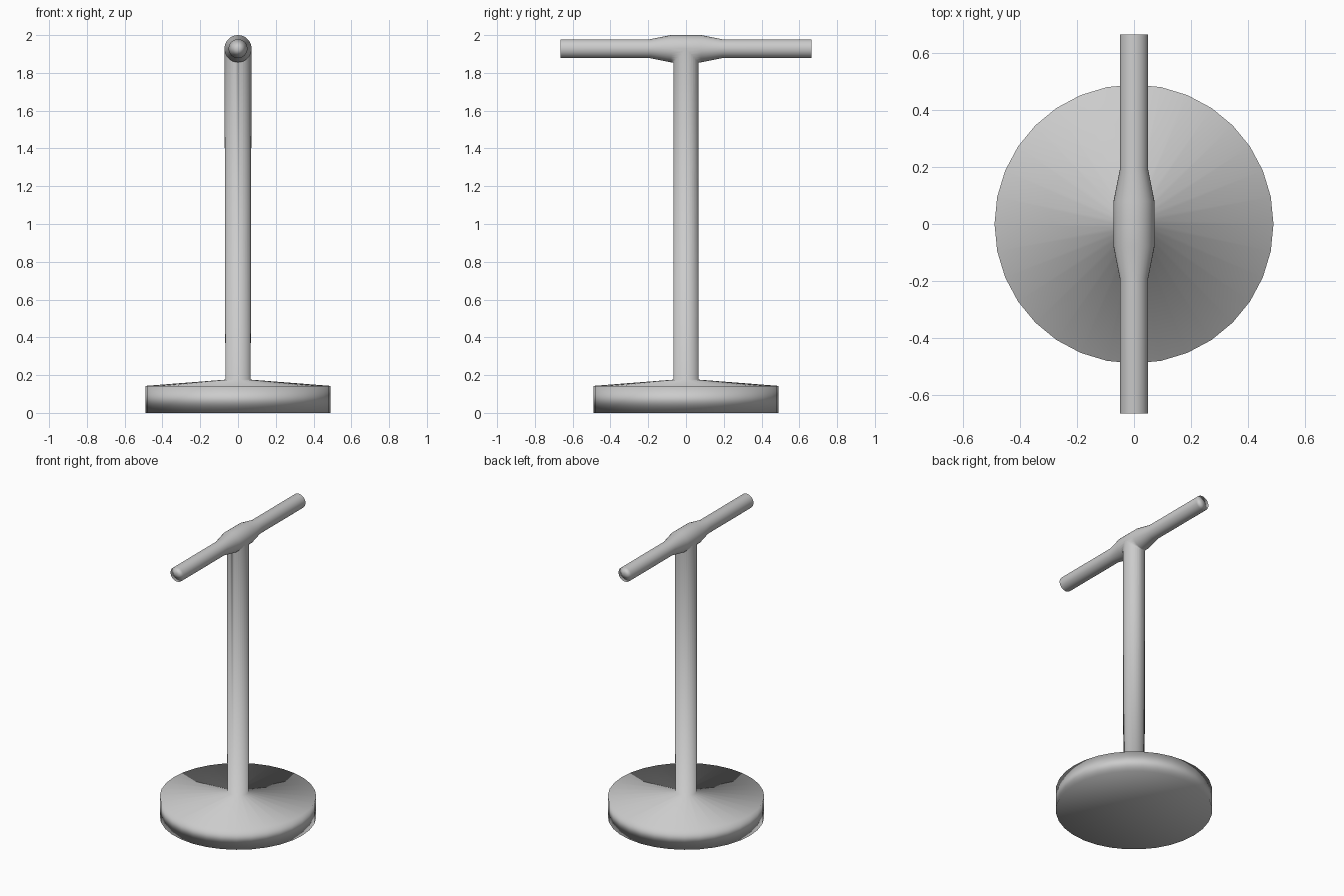
import bpy, bmesh, math

SIDES = 32

cube = bpy.data.objects.get("Cube")
if cube:
    bpy.data.objects.remove(cube, do_unlink=True)

grey = bpy.data.materials.new("light grey")
grey.use_nodes = True
colour = (0.6, 0.6, 0.6, 1)
grey.diffuse_color = colour
grey.node_tree.nodes["Principled BSDF"].inputs["Base Color"].default_value = colour


def lathe(name, rings, place):
    """Skin rings of (radius a, radius b, distance) and close both ends with fans."""
    bm = bmesh.new()
    loops = []
    for ra, rb, d in rings:
        angles = [2 * math.pi * i / SIDES for i in range(SIDES)]
        loops.append([bm.verts.new(place(ra * math.cos(a), rb * math.sin(a), d)) for a in angles])
    for lower, upper in zip(loops, loops[1:]):
        for i in range(SIDES):
            j = (i + 1) % SIDES
            bm.faces.new((lower[i], lower[j], upper[j], upper[i]))
    for loop, ring in ((loops[0], rings[0]), (loops[-1], rings[-1])):
        centre = bm.verts.new(place(0, 0, ring[2]))
        for i in range(SIDES):
            bm.faces.new((loop[i], loop[(i + 1) % SIDES], centre))
    bmesh.ops.recalc_face_normals(bm, faces=bm.faces)
    for face in bm.faces:
        face.smooth = True
    mesh = bpy.data.meshes.new(name)
    bm.to_mesh(mesh)
    bm.free()
    mesh.materials.append(grey)
    obj = bpy.data.objects.new(name, mesh)
    bpy.context.collection.objects.link(obj)
    return obj


# Round base with sloping top, running up into the pole
stand = lathe("stand_with_crossbar",
              [(0.49, 0.49, 0), (0.49, 0.49, 0.143), (0.067, 0.067, 0.176), (0.0715, 0.067, 1.93)],
              lambda a, b, d: (a, b, d))

# Crossbar, thicker over the pole
half = [(0.072, 0.08), (0.05, 0.19), (0.05, 0.665)]
bar_rings = [(r, r, -y) for r, y in reversed(half)] + [(r, r, y) for r, y in half]
bar = lathe("crossbar", bar_rings, lambda a, b, d: (a, d, 1.928 + b))

# Weld the crossbar onto the pole
weld = stand.modifiers.new("weld", 'BOOLEAN')
weld.operation = 'UNION'
weld.solver = 'EXACT'
weld.object = bar

# Let the large faces lead the smooth shading
shading = stand.modifiers.new("shading", 'WEIGHTED_NORMAL')
shading.mode = 'FACE_AREA'
shading.weight = 50

bpy.context.view_layer.objects.active = stand
for name in ("weld", "shading"):
    bpy.ops.object.modifier_apply(modifier=name)
bpy.data.objects.remove(bar, do_unlink=True)
